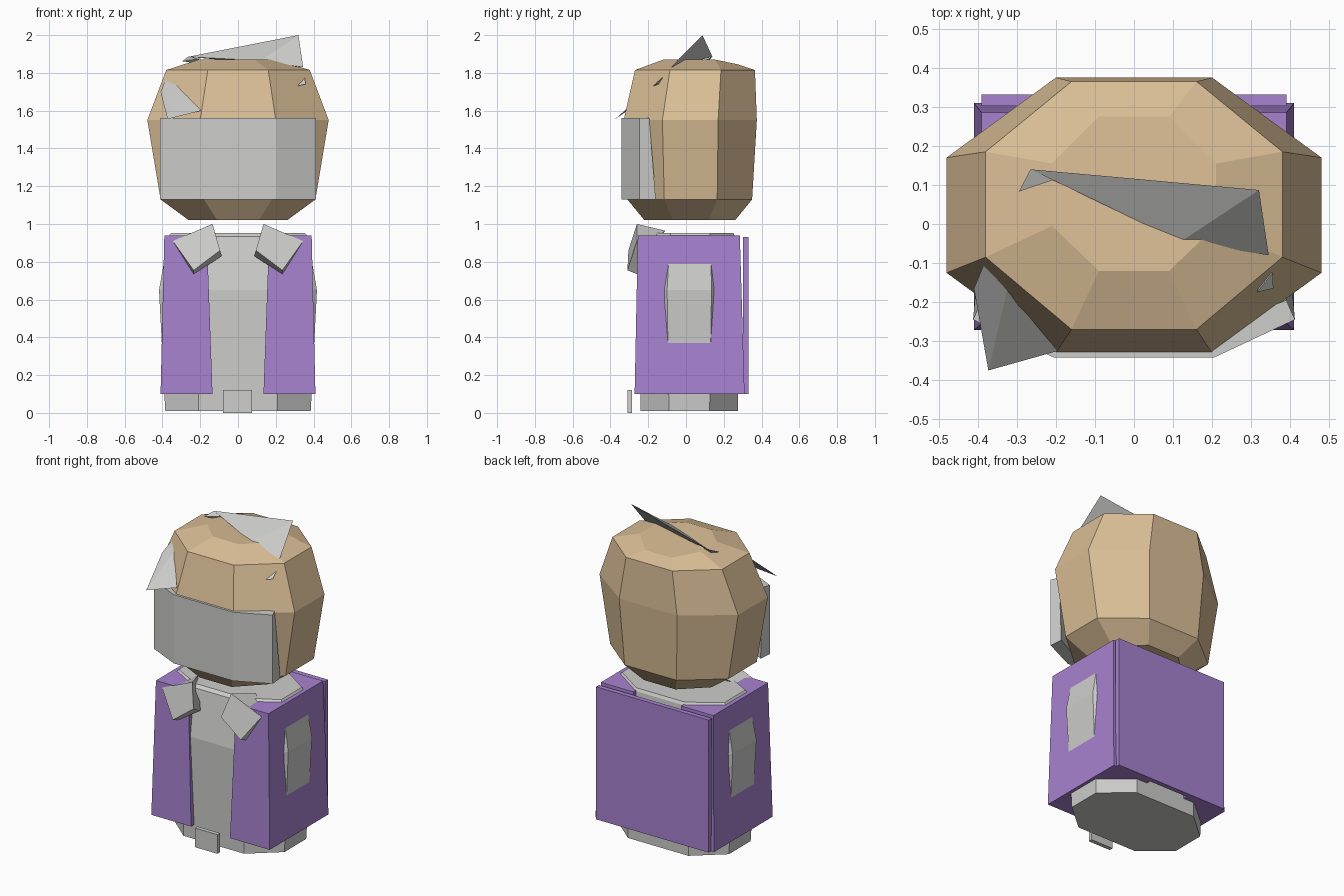
import bpy, bmesh

if "Cube" in bpy.data.objects:
    bpy.data.objects.remove(bpy.data.objects["Cube"])


def material(name, rgb):
    m = bpy.data.materials.new(name)
    m.diffuse_color = (*rgb, 1)
    m.use_nodes = True
    m.node_tree.nodes["Principled BSDF"].inputs["Base Color"].default_value = m.diffuse_color
    return m


TAN = material("tan", (0.71, 0.52, 0.31))
GREY = material("light grey", (0.61, 0.61, 0.60))
PURPLE = material("purple", (0.39, 0.225, 0.63))


def finish(name, bm, mat):
    bmesh.ops.recalc_face_normals(bm, faces=bm.faces)
    me = bpy.data.meshes.new(name)
    bm.to_mesh(me)
    bm.free()
    me.materials.append(mat)
    ob = bpy.data.objects.new(name, me)
    bpy.context.collection.objects.link(ob)
    return ob


def loft(name, rings, mat):
    """Skin stacked rings of equal length and cap both ends."""
    bm = bmesh.new()
    loops = [[bm.verts.new(p) for p in r] for r in rings]
    n = len(loops[0])
    for a, b in zip(loops, loops[1:]):
        for i in range(n):
            j = (i + 1) % n
            bm.faces.new((a[i], a[j], b[j], b[i]))
    bm.faces.new(loops[0])
    bm.faces.new(loops[-1])
    return finish(name, bm, mat)


def hull(name, points, mat):
    bm = bmesh.new()
    for p in points:
        bm.verts.new(p)
    res = bmesh.ops.convex_hull(bm, input=bm.verts[:])
    loose = [v for v in bm.verts if not v.link_faces]
    bmesh.ops.delete(bm, geom=loose, context='VERTS')
    bmesh.ops.dissolve_limit(bm, angle_limit=0.01, verts=bm.verts[:], edges=bm.edges[:])
    return finish(name, bm, mat)


def octagon(z, side, half, front, s0, s1, back, back_z=None):
    """Side x, half width of front/back edge, then y values front to back."""
    bz = z if back_z is None else back_z
    return [(-half, front, z), (half, front, z), (side, s0, z), (side, s1, z),
            (half, back, bz), (-half, back, bz), (-side, s1, z), (-side, s0, z)]


def box(name, x0, x1, y0, y1, z0, z1, mat):
    return hull(name, [(x, y, z) for x in (x0, x1) for y in (y0, y1) for z in (z0, z1)], mat)


# Head
loft("head", [
    octagon(1.02, 0.26, 0.11, -0.22, -0.07, 0.12, 0.26),
    octagon(1.13, 0.41, 0.18, -0.31, -0.115, 0.165, 0.35),
    octagon(1.55, 0.48, 0.20, -0.33, -0.125, 0.17, 0.375),
    octagon(1.815, 0.38, 0.16, -0.27, -0.085, 0.185, 0.365),
    octagon(1.87, 0.21, 0.09, -0.12, -0.005, 0.155, 0.275, 1.845),
], TAN)


# Face mask wrapped around the front of the head
def mask_ring(z, end_x, end_y):
    outer = [(-0.412, -0.245), (-0.205, -0.342), (0.205, -0.342), (0.412, -0.245)]
    inner = [(end_x, end_y), (0.18, -0.28), (-0.18, -0.28), (-end_x, end_y)]
    return [(x, y, z) for x, y in outer + inner]


loft("face_mask", [mask_ring(1.13, 0.405, -0.16), mask_ring(1.56, 0.39, -0.195)], GREY)

# Body, bulging slightly through the coat sides
loft("body", [
    octagon(0.01, 0.385, 0.21, -0.24, -0.09, 0.125, 0.275),
    octagon(0.65, 0.418, 0.20, -0.25, -0.10, 0.135, 0.28),
    octagon(0.935, 0.368, 0.18, -0.20, -0.085, 0.13, 0.26),
    octagon(0.952, 0.355, 0.17, -0.18, -0.08, 0.125, 0.25),
], GREY)

# Coat halves, lapels
for s, side in ((-1, "left"), (1, "right")):
    hull(f"coat_{side}", [
        (s * 0.135, -0.272, 0.10), (s * 0.41, -0.272, 0.10),
        (s * 0.41, 0.31, 0.10), (s * 0.135, 0.31, 0.10),
        (s * 0.165, -0.255, 0.94), (s * 0.39, -0.255, 0.94),
        (s * 0.39, 0.285, 0.94), (s * 0.165, 0.285, 0.94)], PURPLE)
    front = [(s * 0.135, -0.26, 1.0), (s * 0.345, -0.26, 0.91),
             (s * 0.235, -0.31, 0.755), (s * 0.095, -0.305, 0.86)]
    rear = [(s * 0.20, -0.11, 0.965), (s * 0.335, -0.21, 0.89),
            (s * 0.235, -0.26, 0.735), (s * 0.085, -0.25, 0.83)]
    loft(f"lapel_{side}", [front, rear], GREY)

# Back panel of the coat and the small tab at the hem
box("coat_back", -0.39, 0.39, 0.302, 0.332, 0.10, 0.93, PURPLE)
box("hem_tab", -0.08, 0.075, -0.31, -0.285, 0.0, 0.12, GREY)

# Swept tuft on the crown
hull("crown_tuft", [(-0.265, 0.14, 1.885), (0.32, 0.087, 2.0),
                    (0.345, -0.08, 1.83), (0.12, -0.045, 1.865)], GREY)
hull("crown_tuft_tip", [(-0.265, 0.14, 1.885), (-0.295, 0.083, 1.862),
                        (-0.20, 0.115, 1.875), (-0.25, 0.11, 1.855)], GREY)

# Side tufts
hull("side_tuft", [(-0.385, -0.105, 1.76), (-0.41, -0.165, 1.70), (-0.373, -0.375, 1.555),
                   (-0.195, -0.325, 1.60), (-0.245, -0.265, 1.64), (-0.325, -0.17, 1.735)], GREY)
hull("small_tuft", [(0.355, -0.125, 1.775), (0.315, -0.175, 1.73),
                    (0.357, -0.165, 1.74), (0.33, -0.13, 1.74)], GREY)
